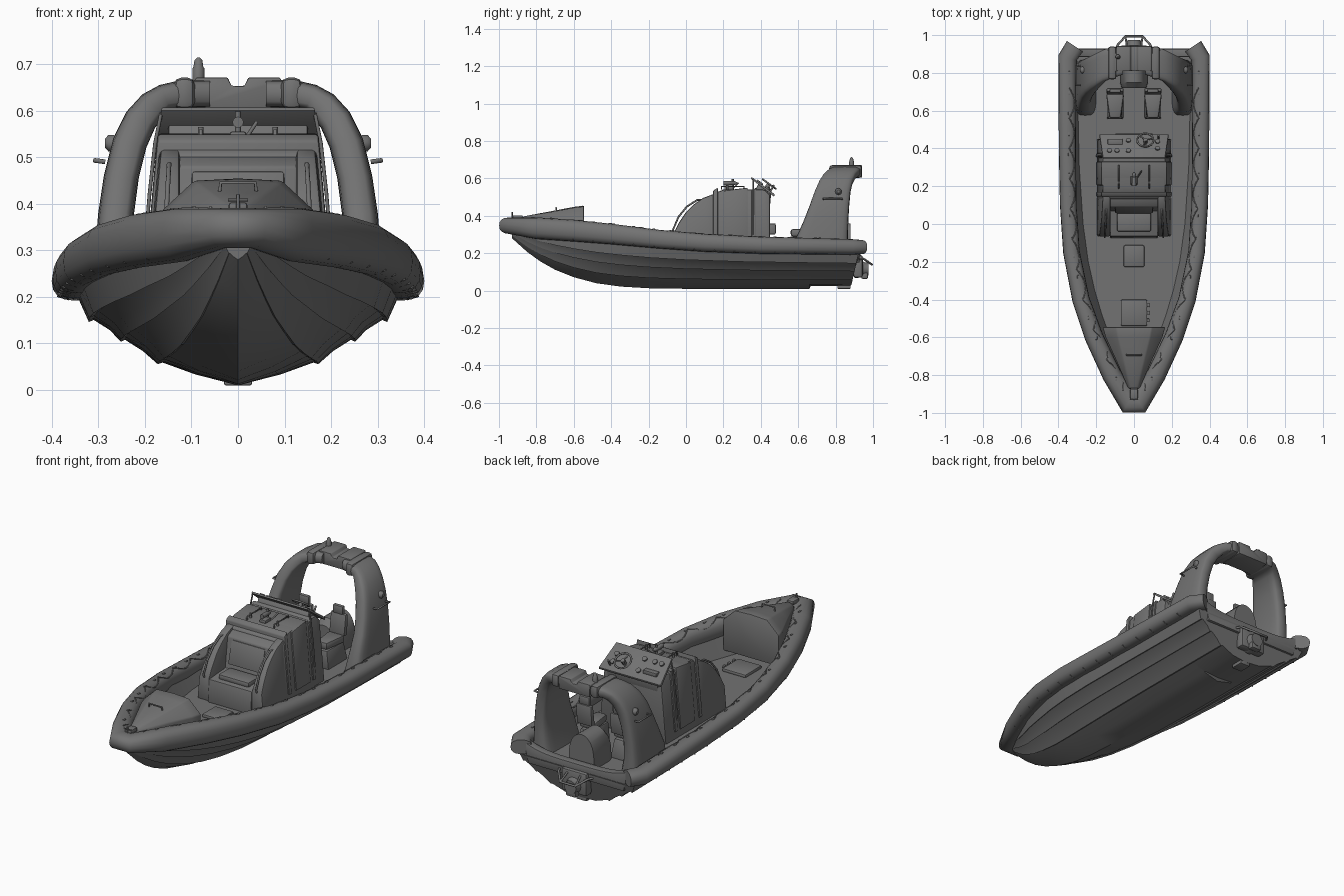
import bpy, bmesh, math
from mathutils import Vector

if "Cube" in bpy.data.objects:
    bpy.data.objects.remove(bpy.data.objects["Cube"])

GREY = bpy.data.materials.new("dark_grey")
GREY.diffuse_color = (.17, .17, .17, 1)
GREY.use_nodes = True
GREY.node_tree.nodes["Principled BSDF"].inputs["Base Color"].default_value = GREY.diffuse_color

# ---------- helpers ----------
def add(name, data):
    data.materials.append(GREY)
    ob = bpy.data.objects.new(name, data)
    bpy.context.collection.objects.link(ob)
    return ob

def loft(name, rings, mirror=False, bevel=0, angle=35):
    bm = bmesh.new()
    vs = [[bm.verts.new(p) for p in r] for r in rings]
    n = len(vs[0])
    for a, b in zip(vs, vs[1:]):
        for i in range(n):
            bm.faces.new((a[i], a[(i+1) % n], b[(i+1) % n], b[i]))
    bm.faces.new(vs[0])
    bm.faces.new(vs[-1])
    bmesh.ops.recalc_face_normals(bm, faces=bm.faces)
    if bevel:
        edges = [e for e in bm.edges if e.is_manifold and e.calc_face_angle() > 0.6]
        bmesh.ops.bevel(bm, geom=edges, offset=bevel, segments=2, affect='EDGES', profile=0.5, clamp_overlap=True)
    me = bpy.data.meshes.new(name)
    bm.to_mesh(me)
    bm.free()
    me.shade_smooth()
    me.set_sharp_from_angle(angle=math.radians(angle))
    ob = add(name, me)
    if mirror:
        ob.modifiers.new("mirror", 'MIRROR')
    return ob

def box(name, c, s, bevel=0.008, **kw):
    x, y, z = c
    a, b, h = (v/2 for v in s)
    return loft(name, [[(x-a, y-b, k), (x+a, y-b, k), (x+a, y+b, k), (x-a, y+b, k)] for k in (z-h, z+h)], bevel=bevel, **kw)

def prism(name, prof, left, right, **kw):
    """y,z profile extruded across x; left/right give x from z"""
    return loft(name, [[(f(z), y, z) for y, z in prof] for f in (left, right)], **kw)

def pipe(name, pts, r, radii=None, mirror=False, cyclic=False, res=2):
    cu = bpy.data.curves.new(name, 'CURVE')
    cu.dimensions, cu.bevel_depth, cu.bevel_resolution, cu.use_fill_caps = '3D', r, res, True
    for s in ((1, -1) if mirror else (1,)):
        sp = cu.splines.new('POLY')
        sp.points.add(len(pts)-1)
        for i, p in enumerate(pts):
            sp.points[i].co = (p[0]*s, p[1], p[2], 1)
            sp.points[i].radius = radii[i] if radii else 1
        sp.use_cyclic_u, sp.use_smooth = cyclic, True
    return add(name, cu)

def sgnpow(v, e):
    return math.copysign(abs(v)**e, v)

# ---------- inflatable collar: y, x, z, rx, rz ----------
ROWS = [(.940, .312, .233, .052, .038), (.88, .352, .234, .048, .042), (.40, .353, .243, .045, .046),
        (.10, .348, .256, .044, .048), (-.15, .331, .276, .044, .050), (-.40, .281, .303, .046, .055),
        (-.60, .211, .321, .049, .058), (-.80, .117, .334, .051, .058), (-.948, .030, .348, .051, .043)]

def collar(y):
    for a, b in zip(ROWS[1:], ROWS[2:]):
        if y >= b[0]:
            t = (y-a[0])/(b[0]-a[0])
            return [p+(q-p)*t for p, q in zip(a, b)][1:]
    return ROWS[-1][1:]

path = [(Vector((x, y, z)), rx, rz) for y, x, z, rx, rz in ROWS]
path += [(Vector((-p.x, p.y, p.z)), rx, rz) for p, rx, rz in reversed(path)]
rings = []
for i, (p, rx, rz) in enumerate(path):
    d1 = (p-path[i-1][0]) if i else (path[1][0]-p)
    d2 = (path[i+1][0]-p) if i < len(path)-1 else d1
    n1, n2 = (Vector((-d.y, d.x, 0)).normalized() for d in (d1, d2))
    m = (n1+n2).normalized()
    m /= m.dot(n1)
    rings.append([p + m*rx*sgnpow(math.cos(a), .85) + Vector((0, 0, rz*sgnpow(math.sin(a), .85)))
                  for a in (k*math.tau/16 for k in range(16))])
loft("collar_tube", rings, angle=65)

# lifeline scalloped along the collar, and fastening lugs
rope = []
for i in range(121):
    y = .72 - i/120*1.6
    x, z, rx, rz = collar(y)
    a = math.radians(102 + 38*abs(math.sin(i*math.pi/12)))
    rope.append((x+rx*1.05*math.cos(a), y, z+rz*1.05*math.sin(a)))
pipe("lifeline", rope, .003, mirror=True, res=1)
for i in range(16):
    y = .8 - i*.108
    x, z, rx, rz = collar(y)
    box("rope_lug", (x-rx*.2, y, z+rz*.97), (.01, .018, .008), .002, mirror=True)
    pipe("lacing_lug", [(x+.2*rx, y, z-rz*.95), (x+.75*rx, y, z-rz*.78)], .003, mirror=True, res=1)

# ---------- V hull with spray rails and sunken deck ----------
KEEL = [(.93, .01), (.668, .01), (.66, .01), (.3, .01), (0, .01), (-.2, .013), (-.35, .022), (-.48, .04),
        (-.6, .072), (-.7, .112), (-.78, .157), (-.85, .208), (-.93, .28)]
SECT = [(0, 0), (.25, .10), (.46, .22), (.49, .205), (.58, .33), (.69, .44), (.715, .42), (.78, .53), (.88, .63), (.91, .61), (1.02, 1)]
FLOOR = .19
rings = []
for y, k in KEEL:
    x, z, rx, rz = collar(y)
    low = .026 if y > .665 else 0
    slant = lambda v: y - (.05*(1-v) if y > .9 else 0)
    half = [(x*u, slant(v), max(low, k+(z-k)*v)) for u, v in SECT]
    fz = max(FLOOR, k+.03)
    fx = max(.004, min(x-.04, x*((fz-k)/(z-k))**.6 - .008))
    half += [(max(x-.03, .006), y, z), (fx, y, fz), (0, y, fz)]
    rings.append(half + [(-p[0], p[1], p[2]) for p in half[-2:0:-1]])
loft("hull", rings, angle=32)
# transom with dipped top edge
edge = [(.31*math.sin(t), .222+.04*math.sin(t)**4) for t in (k*math.pi/16-math.pi/2 for k in range(17))]
loft("transom", [[(x, y, z) for x, z in [(-.28, .15)] + edge + [(.28, .15)]] for y in (.885, .927)], bevel=.004)
box("fore_deck_hatch", (0, -.47, FLOOR+.006), (.14, .14, .02))
box("mid_deck_hatch", (0, -.17, FLOOR+.006), (.11, .115, .02))
for k in (-.51, -.47, -.43):
    box("hatch_clip", (.075, k, FLOOR+.012), (.014, .018, .014), .003)

# ---------- bow locker ----------
def locker(y, w, t, zs, zt):
    h = [(w, y, .22 if y > -.7 else .3), (w, y, zs), (t, y, zt), (0, y, zt+.005)]
    return h + [(-p[0], p[1], p[2]) for p in h[-2::-1]]
loft("bow_locker", [locker(-.545, .165, .095, .385, .45), locker(-.6, .15, .085, .385, .443),
                    locker(-.72, .095, .055, .385, .42), locker(-.87, .03, .02, .38, .392)], bevel=.006)
pipe("locker_handle", [(-.04, -.69, .42), (-.037, -.695, .445), (.037, -.695, .445), (.04, -.69, .42)], .004)
box("bow_fairlead", (0, -.9, .392), (.04, .055, .022), .006)
pipe("bow_post", [(0, -.93, .37), (0, -.93, .42)], .004)
pipe("bow_crossbar", [(-.022, -.93, .408), (.022, -.93, .408)], .003)

# ---------- console ----------
def side(off=0):
    return lambda z: .198 - (z-FLOOR)*.09 + off
def neg(f):
    return lambda z: -f(z)
cabin = [(.13, FLOOR), (.13, .505), (.155, .522), (.2, .54), (.42, .54), (.45, .51), (.45, FLOOR)]
prism("console_cabin", cabin, neg(side()), side(), bevel=.01)
for a, b in ((.145, .17), (.205, .33), (.35, .375)):
    prism("console_rib", [(a, .23), (a, .535), (b, .551), (b, .23)], neg(side(.007)), side(.007), bevel=.006)
wing = [(-.065, FLOOR), (-.065, .31), (-.04, .36), (0, .42), (.04, .46), (.09, .495), (.15, .518), (.15, FLOOR)]
prism("console_wing", wing, lambda z: .125, side(-.002), mirror=True, bevel=.008)
prism("front_seat_base", [(-.075, FLOOR), (-.065, .31), (.07, .32), (.09, .48), (.14, .505), (.14, FLOOR)],
      lambda z: -.127, lambda z: .127, bevel=.006)
box("front_seat_cushion", (0, .01, .322), (.18, .1, .03), .01)
prism("front_seat_back", [(.055, .35), (.085, .47), (.11, .47), (.09, .35)], lambda z: -.1, lambda z: .1, bevel=.007)
pipe("front_handrail", [(.155, -.06, .31), (.155, -.07, .325), (.153, -.04, .395), (.15, .005, .45), (.148, .06, .485), (.147, .09, .485)], .005, mirror=True)
pipe("console_side_rail", [(.2, .36, .3), (.19, .36, .42), (.178, .36, .53), (.165, .36, .595)], .004, mirror=True)
box("console_step_box", (0, .46, .33), (.2, .04, .06), .008)

# dashboard with instruments and wheel
prism("dash_panel", [(.345, .6), (.352, .607), (.475, .515), (.47, .503)], lambda z: -.165-(.6-z)*.2, lambda z: .165+(.6-z)*.2, bevel=.002)
prism("dash_body", [(.37, .535), (.385, .57), (.455, .518), (.45, .46)], lambda z: -.15, lambda z: .15, bevel=.005)
up, dn = Vector((0, .59, .81)), Vector((0, .81, -.59))
hub = Vector((.06, .43, .55)) + up*.025
rim = [hub + Vector((math.cos(a)*.043, 0, 0)) + dn*math.sin(a)*.043 for a in (k*math.tau/24 for k in range(24))]
pipe("wheel_rim", rim, .005, cyclic=True)
pipe("wheel_column", [hub-up*.03, hub+up*.004], .011)
for k in (1, 9, 17):
    pipe("wheel_spoke", [hub, rim[k]], .004)
for x, t in ((-.13, .3), (-.09, .3), (-.03, .3), (.125, .4), (.125, .7), (-.03, .75)):
    p = Vector((x, .35+.12*t, .606-.09*t))
    pipe("gauge", [p-up*.004, p+up*.01], .013, res=3)
box("switch_panel", (-.1, .435, .546), (.08, .03, .02), .004)
pipe("throttle", [(.13, .45, .53), (.13, .47, .565)], .005)

# searchlight and fittings on console roof
pipe("searchlight_post", [(0, .25, .535), (0, .25, .598)], .006)
pipe("searchlight_head", [(0, .2, .575), (0, .215, .575), (0, .26, .575), (0, .275, .575)], .012, radii=[1, 1, .9, .4], res=4)
box("light_base", (0, .23, .545), (.036, .05, .02), .005)
pipe("roof_stanchion", [(.08, .22, .535), (.08, .22, .565)], .006, mirror=True)
pipe("roof_rail", [(.08, .19, .54), (.08, .19, .558), (.08, .31, .558), (.08, .31, .54)], .004, mirror=True)
pipe("roof_arm", [(.02, .25, .545), (.04, .28, .575)], .004)

# ---------- jockey seats and engine box ----------
loft("seat_pod", [[(.1-w, .555, z), (.1+w, .555, z), (.1+w, b, z), (.1-w, b, z)]
                  for w, b, z in ((.045, .72, FLOOR), (.035, .7, .29))], mirror=True, bevel=.01)
loft("seat_cushion", [[(.1-a, .56, z), (.1+a, .56, z), (.1+b, .69, z), (.1-b, .69, z)]
                      for a, b, z in ((.03, .048, .29), (.03, .048, .33))], mirror=True, bevel=.012)
prism("seat_back", [(.685, .32), (.7, .43), (.72, .43), (.715, .32)], lambda z: .055, lambda z: .145, mirror=True, bevel=.007)
box("head_rest", (.1, .705, .45), (.06, .022, .045), .007, mirror=True)
loft("engine_box", [[(w*math.cos(a), y, FLOOR+h*math.sin(a)**.6) for a in (k*math.pi/12 for k in range(12))] + [(-w, y, FLOOR)]
                    for y, w, h in ((.72, .065, .14), (.75, .075, .17), (.88, .075, .17))])

# ---------- roll arch: outer x,z  inner x,z  front y, back y ----------
ARCH = [(.315, .19, .20, .19, .575, .87), (.308, .29, .222, .29, .592, .866), (.300, .38, .223, .38, .632, .868),
        (.288, .46, .213, .455, .662, .873), (.268, .54, .197, .52, .688, .88), (.240, .597, .178, .563, .712, .892),
        (.205, .635, .158, .59, .735, .908), (.168, .655, .145, .603, .755, .924), (.12, .666, .12, .606, .77, .936),
        (.06, .666, .06, .606, .79, .936)]
rings = []
for ox, oz, ix, iz, y0, y1 in ARCH:
    rings.append([((ox+ix)/2 + (ox-ix)/2*c, (y0+y1)/2 + (y1-y0)/2*s, (oz+iz)/2 + (oz-iz)/2*c)
                  for c, s in ((sgnpow(math.cos(k*math.tau/20), .5), sgnpow(math.sin(k*math.tau/20), .5)) for k in range(20))])
loft("arch_leg", rings, mirror=True, angle=50)
top = [(.09, .604), (.094, .665), (.09, .671), (.022, .671), (.014, .653), (0, .653)]
top += [(-x, z) for x, z in reversed(top[:-1])]
loft("arch_crossbeam", [[(x, y, z) for x, z in top] for y in (.81, .942)], bevel=.004)
box("arch_collar", (.115, .853, .637), (.045, .176, .068), .016, mirror=True)
pipe("mast_light", [(-.085, .885, z) for z in (.66, .69, .695, .708, .714)], .013, radii=[1, 1, .8, .65, .2], res=4)
pipe("side_lamp", [(.265, .815, .53), (.278, .815, .53), (.286, .815, .53)], .018, radii=[1, 1, .5], mirror=True, res=4)
pipe("arch_handle", [(.285, .735, .49), (.308, .735, .493), (.308, .835, .493), (.285, .835, .49)], .005, mirror=True)

# ---------- water jet and stern guard ----------
box("jet_housing", (0, .92, .13), (.15, .05, .12), .012)
pipe("jet_nozzle", [(0, y, .115) for y in (.9, .94, .955, .975)], .05, radii=[1, .9, .75, .7], res=5)
box("jet_deflector", (0, .955, .085), (.06, .035, .045), .008)
pipe("stern_guard", [(.1, .92, .17), (.085, .95, .17), (.045, .994, .14), (0, .994, .14)], .006, mirror=True)
pipe("guard_brace", [(.045, .992, .14), (.035, .92, .19)], .005, mirror=True)
box("trim_plate", (0, .845, .02), (.06, .07, .02), .004)
